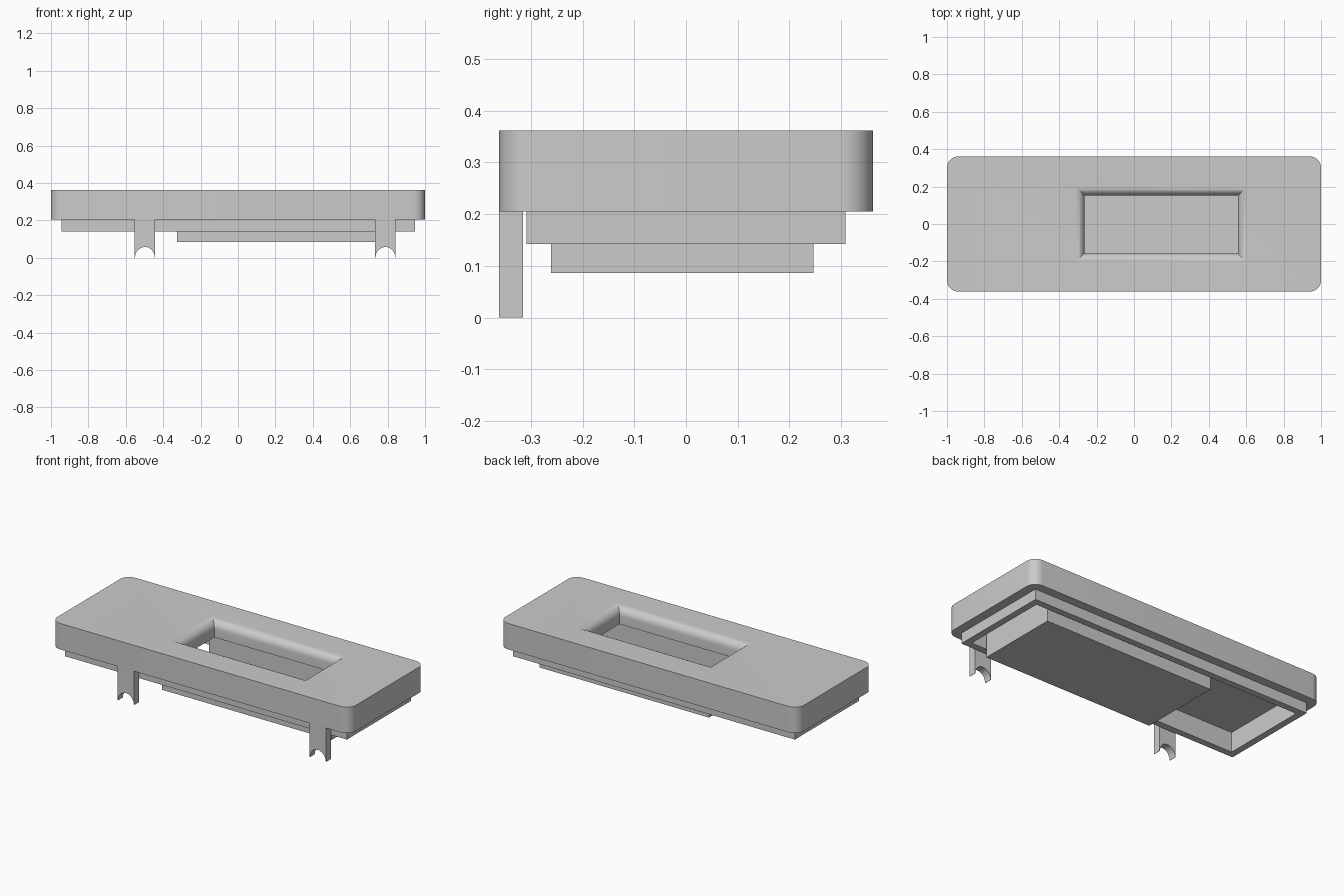
import bpy, bmesh, math

if "Cube" in bpy.data.objects:
    bpy.data.objects.remove(bpy.data.objects["Cube"], do_unlink=True)

grey = bpy.data.materials.new("plain grey")
grey.use_nodes = True
colour = (0.6, 0.6, 0.6, 1)
grey.diffuse_color = colour
grey.node_tree.nodes["Principled BSDF"].inputs["Base Color"].default_value = colour


def loft(name, loops):
    """Closed solid through a stack of equal-length point loops."""
    bm = bmesh.new()
    rings = [[bm.verts.new(p) for p in loop] for loop in loops]
    n = len(rings[0])
    for a, b in zip(rings, rings[1:]):
        for i in range(n):
            j = (i + 1) % n
            bm.faces.new((a[i], a[j], b[j], b[i]))
    bm.faces.new(rings[0][::-1])
    bm.faces.new(rings[-1])
    bmesh.ops.recalc_face_normals(bm, faces=bm.faces)
    mesh = bpy.data.meshes.new(name)
    bm.to_mesh(mesh)
    bm.free()
    mesh.materials.append(grey)
    ob = bpy.data.objects.new(name, mesh)
    bpy.context.collection.objects.link(ob)
    return ob


def rect(x0, x1, y0, y1, z):
    return [(x0, y0, z), (x1, y0, z), (x1, y1, z), (x0, y1, z)]


def box(name, x0, x1, y0, y1, z0, z1):
    return loft(name, [rect(x0, x1, y0, y1, z) for z in (z0, z1)])


def activate(ob):
    bpy.ops.object.select_all(action="DESELECT")
    ob.select_set(True)
    bpy.context.view_layer.objects.active = ob


def cut(ob, *cutters):
    activate(ob)
    for c in cutters:
        m = ob.modifiers.new("cut", "BOOLEAN")
        m.operation, m.solver, m.object = "DIFFERENCE", "EXACT", c
        bpy.ops.object.modifier_apply(modifier=m.name)


def smooth(ob):
    activate(ob)
    bpy.ops.object.shade_smooth_by_angle(angle=math.radians(30))


# Cover plate outline with rounded corners
def rounded(hx, hy, r, z, steps=8):
    pts = []
    for k, (sx, sy) in enumerate([(1, 1), (-1, 1), (-1, -1), (1, -1)]):
        for i in range(steps + 1):
            a = math.pi / 2 * (k + i / steps)
            pts.append((sx * (hx - r) + r * math.cos(a),
                        sy * (hy - r) + r * math.sin(a), z))
    return pts


TOP, BASE, CEILING = 0.362, 0.205, 0.262
cover = loft("cover_plate", [rounded(1, 0.361, 0.06, z) for z in (BASE, TOP)])
skirt = box("skirt_frame", -0.945, 0.945, -0.308, 0.308, 0.142, BASE)

# Hollow underside
pocket = box("pocket_cutter", -0.905, 0.905, -0.268, 0.268, 0.1, CEILING)

# Window with a rounded upper rim
r = 0.05
flare = [(0, 0.15), (0, TOP - r)]
flare += [(r * (1 - math.cos(a)), TOP - r + r * math.sin(a))
          for a in [math.pi / 2 * i / 8 for i in range(1, 9)]]
flare.append((r, TOP + 0.05))
window = loft("window_cutter", [
    rect(-0.265 - f, 0.556 + f, -0.158 - f, 0.152 + f, z) for f, z in flare])

cut(cover, pocket, window)
cut(skirt, pocket)
smooth(cover)

# Tray under the window, open at the top and at one end
tray = box("tray", -0.326, 0.81, -0.261, 0.246, 0.086, CEILING + 0.004)
hollow = box("tray_cutter", -0.5, 0.755, -0.203, 0.188, 0.112, 0.4)
cut(tray, hollow)

for helper in (pocket, window, hollow):
    bpy.data.objects.remove(helper, do_unlink=True)

# Front clips with an arched notch at the foot
for name, cx in (("right_clip", -0.498), ("left_clip", 0.788)):
    half, arch = 0.055, 0.053
    profile = [(cx + half, 0), (cx + half, BASE), (cx - half, BASE), (cx - half, 0)]
    profile += [(cx - arch * math.cos(math.pi * i / 16),
                 0.058 * math.sin(math.pi * i / 16)) for i in range(17)]
    smooth(loft(name, [[(x, y, z) for x, z in profile] for y in (-0.361, -0.315)]))
